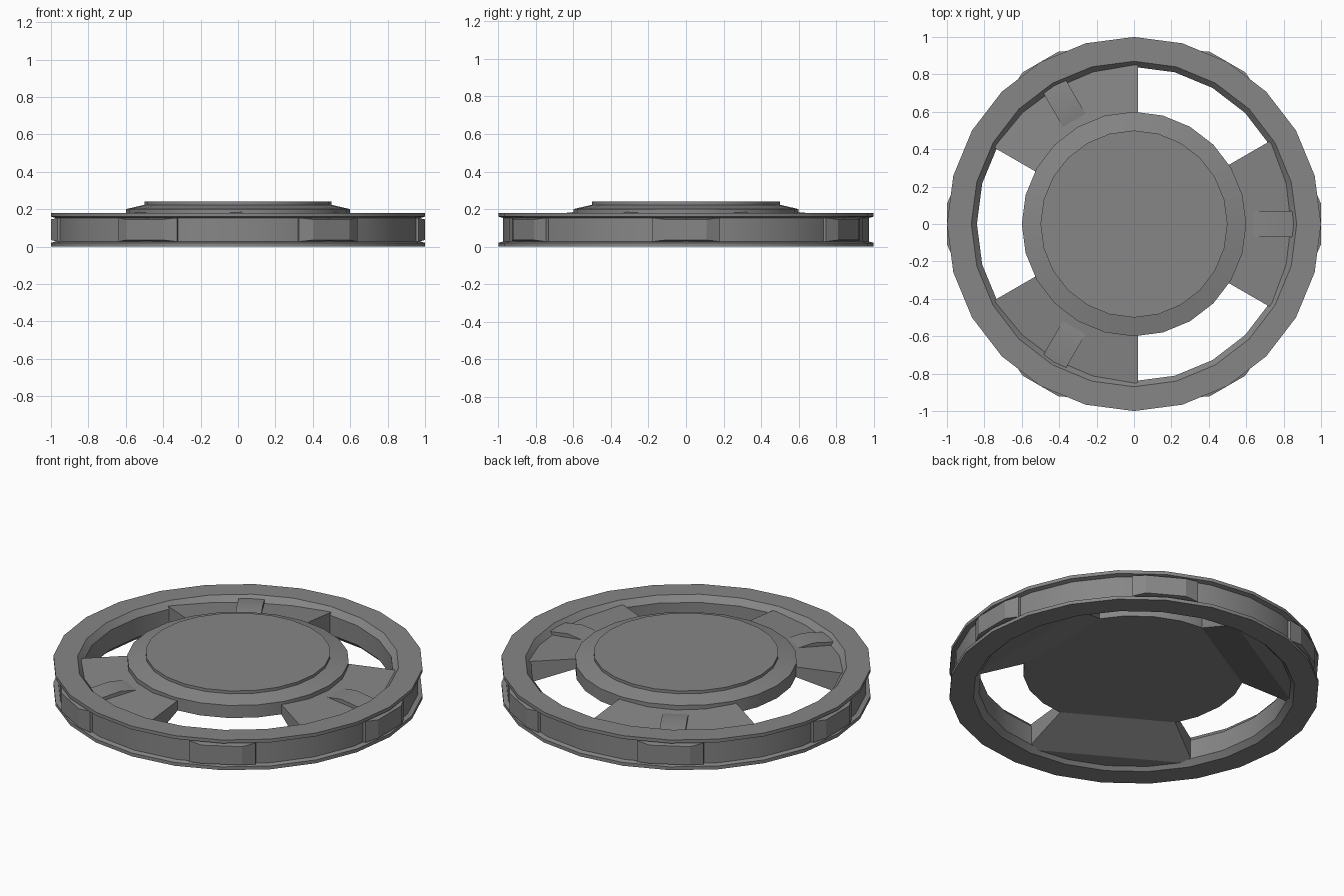
import bpy, bmesh, math
from mathutils import Matrix, Vector

if "Cube" in bpy.data.objects:
    bpy.data.objects.remove(bpy.data.objects["Cube"])

SIDES = 24
grey = bpy.data.materials.new("grey_metal")
grey.diffuse_color = (0.24, 0.24, 0.24, 1)
grey.use_nodes = True
grey.node_tree.nodes["Principled BSDF"].inputs["Base Color"].default_value = grey.diffuse_color


def finish(bm, name):
    bmesh.ops.recalc_face_normals(bm, faces=bm.faces)
    mesh = bpy.data.meshes.new(name)
    bm.to_mesh(mesh)
    bm.free()
    mesh.materials.append(grey)
    obj = bpy.data.objects.new(name, mesh)
    bpy.context.collection.objects.link(obj)
    bpy.ops.object.select_all(action='DESELECT')
    obj.select_set(True)
    bpy.context.view_layer.objects.active = obj
    bpy.ops.object.shade_smooth_by_angle(angle=math.radians(20))
    return obj


def lathe(name, profile, closed):
    """Turn an (r, z) profile around z; open profiles get end caps."""
    bm = bmesh.new()
    rings = []
    for r, z in profile:
        rings.append([bm.verts.new((r * math.cos(2 * math.pi * i / SIDES),
                                    r * math.sin(2 * math.pi * i / SIDES), z))
                      for i in range(SIDES)])
    pairs = list(zip(rings, rings[1:]))
    if closed:
        pairs.append((rings[-1], rings[0]))
    else:
        bm.faces.new(rings[0])
        bm.faces.new(rings[-1])
    for a, b in pairs:
        for i in range(SIDES):
            j = (i + 1) % SIDES
            bm.faces.new((a[i], a[j], b[j], b[i]))
    return finish(bm, name)


def hull(name, points, angle):
    """Convex solid around the points, mirrored in y, turned about z."""
    bm = bmesh.new()
    turn = Matrix.Rotation(math.radians(angle), 3, 'Z')
    for x, y, z in points:
        for s in (1, -1):
            bm.verts.new(turn @ Vector((x, s * y, z)))
    res = bmesh.ops.convex_hull(bm, input=bm.verts)
    loose = [v for v in bm.verts if not v.link_faces]
    bmesh.ops.delete(bm, geom=loose, context='VERTS')
    bmesh.ops.dissolve_limit(bm, angle_limit=0.01, verts=bm.verts, edges=bm.edges)
    return finish(bm, name)


# Outer ring with a shallow groove between two thin flanges
lathe("outer_ring", [(0.87, 0), (1, 0), (1, 0.02), (0.975, 0.027), (0.975, 0.153),
                     (1, 0.16), (1, 0.18), (0.87, 0.18), (0.84, 0.145), (0.84, 0.03)], True)

# Central hub with a raised cap
lathe("hub", [(0.6, 0.125), (0.6, 0.2), (0.5, 0.223), (0.5, 0.24)], False)


def arm_top(x):
    return 0.185 - 0.12 * (x - 0.5)


# Three wedge-shaped arms, each with a small raised tab next to the ring
for n in range(3):
    hull(f"arm_{n + 1}", [(0.5, 0.312, arm_top(0.5)), (0.76, 0.462, arm_top(0.76)),
                          (0.86, 0.23, arm_top(0.86)), (0.5, 0.312, 0.127),
                          (0.75, 0.456, 0.02), (0.86, 0.23, 0.02)], n * 120)
    hull(f"tab_{n + 1}", [(0.64, 0.07, arm_top(0.64)), (0.73, 0.07, 0.18),
                          (0.86, 0.07, 0.16), (0.64, 0.07, 0.14),
                          (0.86, 0.07, 0.12)], n * 120)

# Six grip blocks in the groove
for n in range(6):
    hull(f"grip_block_{n + 1}", [(0.95, 0.18, 0.027), (0.95, 0.18, 0.153),
                                 (0.966, 0.18, 0.027), (0.966, 0.18, 0.153),
                                 (1.0, 0.11, 0.035), (1.0, 0.11, 0.145)], n * 60)
